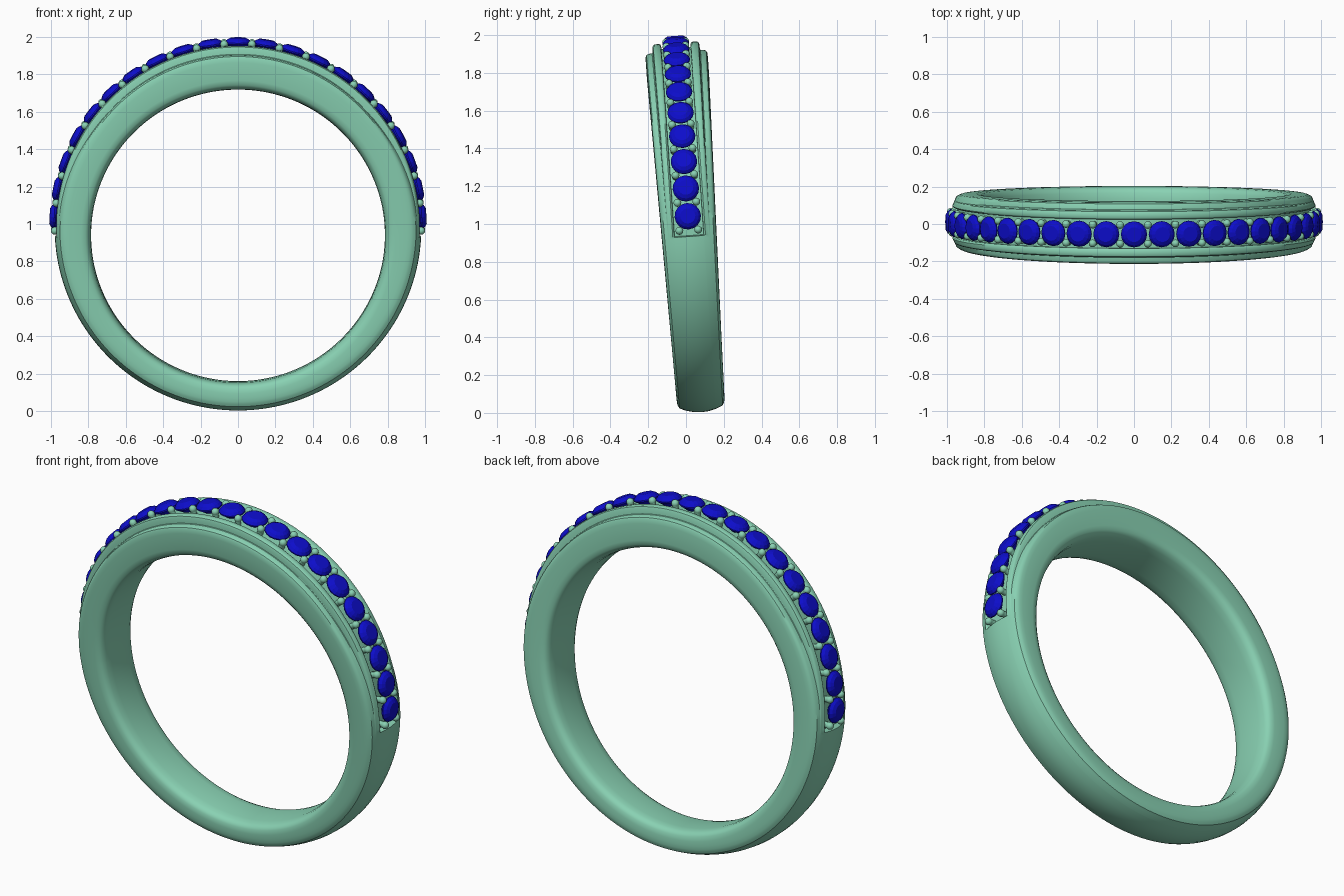
import bpy, bmesh, math
from mathutils import Matrix, Vector

if "Cube" in bpy.data.objects:
    bpy.data.objects.remove(bpy.data.objects["Cube"])

CZ, HOLE_Z, CY = 0.99, 0.94, 0.013        # outer centre, hole centre, y offset
TILT = (Matrix.Translation((0, CY, CZ)) @ Matrix.Rotation(math.radians(4), 4, 'X')
        @ Matrix.Translation((0, 0, -CZ)))
STEP = math.radians(8.7)


def material(name, col):
    m = bpy.data.materials.new(name)
    m.diffuse_color = (*col, 1)
    m.use_nodes = True
    m.node_tree.nodes["Principled BSDF"].inputs["Base Color"].default_value = m.diffuse_color
    return m


metal = material("mint_metal", (0.25, 0.64, 0.45))
blue = material("blue_gem", (0.004, 0.004, 0.6))


def finish(bm, name, mat, smooth=None):
    bmesh.ops.recalc_face_normals(bm, faces=bm.faces)
    bm.transform(TILT)
    me = bpy.data.meshes.new(name)
    bm.to_mesh(me)
    bm.free()
    ob = bpy.data.objects.new(name, me)
    bpy.context.collection.objects.link(ob)
    me.materials.append(mat)
    if smooth:
        bpy.ops.object.select_all(action='DESELECT')
        ob.select_set(True)
        bpy.context.view_layer.objects.active = ob
        bpy.ops.object.shade_smooth_by_angle(angle=math.radians(smooth))
    return ob


def ramp(x):
    x = min(1, max(0, x))
    return x * x * (3 - 2 * x)


# Half cross-section at one angle: (offset across band, radius, uses hole centre)
def half_section(phi):
    s = math.sin(phi)
    h = 0.146 + 0.019 * s
    deg = math.degrees(math.asin(s))
    t = ramp((deg + 6) / 50)              # shoulder step fades in
    c = 1 if deg > -3.2 else 0            # gem channel starts abruptly
    R = 0.98 + 0.009 * max(0, -s)
    dome = lambda v: R - 0.035 * (v / h) ** 2
    inner = [(0, .785), (.5 * h, .786), (.75 * h, .791), (.89 * h, .80), (.97 * h, .815), (h, .84)]
    pts = [(v, r, True) for v, r in inner]
    side = [(h, .885, R - .075), (.99 * h, .908, R - .055), (.96 * h, .918, R - .042),
            (.90 * h, .923, None), (.78 * h, .925, None), (.765 * h, .928, None),
            (.755 * h, .955, None), (.73 * h, .966, None), (.68 * h, .971, None)]
    for v, up, low in side:
        low = dome(v) if low is None else low
        pts.append((v, low + (up - low) * t, False))
    for v, up in [(.087, .971), (.081, .967), (.078, .96), (.077, .945), (.04, .945), (0, .945)]:
        low = dome(v)
        pts.append((v, low + (up - low) * c, False))
    return pts


# Band: loft the changing section around the ring
bm = bmesh.new()
angles = [math.radians(2 * i) for i in range(180)]
angles += [math.radians(a) for a in (-3.1, -3.3, 183.1, 183.3)]
angles = sorted(a % math.tau for a in angles)
rings = []
for phi in angles:
    half = half_section(phi)
    loop = half + [(-v, r, k) for v, r, k in half[-2:0:-1]]
    rings.append([bm.verts.new((r * math.cos(phi), v, (HOLE_Z if k else CZ) + r * math.sin(phi)))
                  for v, r, k in loop])
n = len(rings[0])
for a, b in zip(rings, rings[1:] + rings[:1]):
    for j in range(n):
        bm.faces.new((a[j], b[j], b[(j + 1) % n], a[(j + 1) % n]))
finish(bm, "ring_band", metal, 35)


# Frame whose local z points outward at an angle from the top of the ring
def seat(a, v, r):
    return (Matrix.Translation((0, 0, CZ)) @ Matrix.Rotation(a, 4, 'Y')
            @ Matrix.Translation((0, v, r)))


# Solid of revolution around local z, closed by a cap or a point
def lathe(bm, profile, segs, mat):
    loops = []
    for r, z in profile:
        loops.append([bm.verts.new(mat @ Vector((r * math.cos(math.tau * i / segs),
                                                 r * math.sin(math.tau * i / segs), z)))
                      for i in range(segs)])
    for a, b in zip(loops, loops[1:]):
        for i in range(segs):
            j = (i + 1) % segs
            bm.faces.new((a[i], a[j], b[j], b[i]))
    bm.faces.new(loops[0][::-1])
    bm.faces.new(loops[-1])


# Gems: 21 faceted round stones over the upper half
bm = bmesh.new()
gem = [(.006, -.05), (.07, -.005), (.07, .002), (.058, .017), (.04, .027)]
for i in range(-10, 11):
    lathe(bm, gem, 16, seat(i * STEP, 0, .981))
finish(bm, "gem_row", blue)

# Prongs: round-topped pins in pairs between the gems
bm = bmesh.new()
P = .021
prong = [(P * .8, -.05), (P * .8, -.014)] + [
    (P * math.cos(math.radians(e)), P * math.sin(math.radians(e))) for e in (-35, -15, 5, 25, 45, 65, 82)]
for i in range(22):
    for side in (-1, 1):
        lathe(bm, prong, 12, seat((i - 10.5) * STEP, side * .05, .979))
finish(bm, "prongs", metal, 50)
